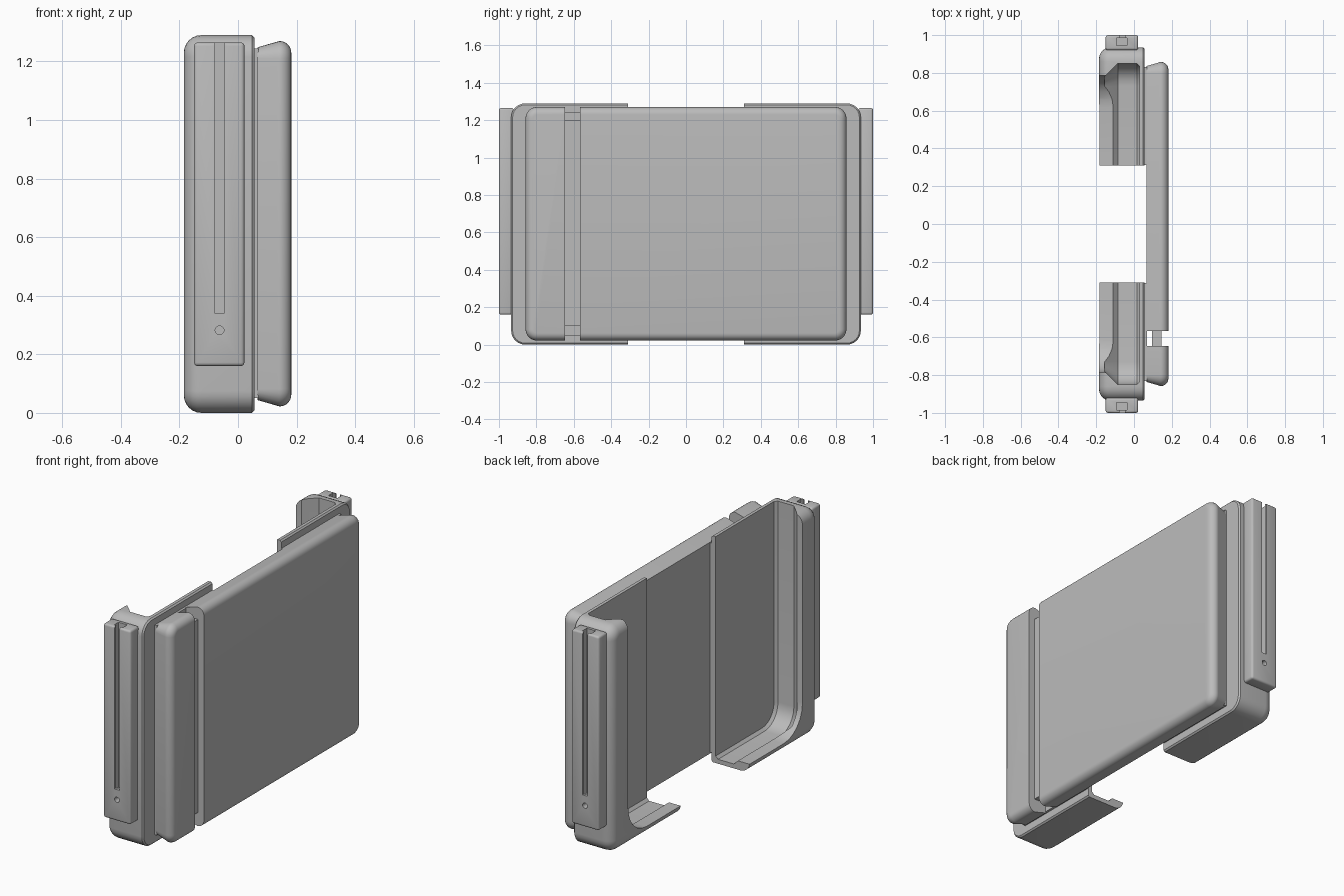
import bpy, bmesh, math

if "Cube" in bpy.data.objects:
    bpy.data.objects.remove(bpy.data.objects["Cube"])

grey = bpy.data.materials.new("plain_grey")
grey.diffuse_color = (0.5, 0.5, 0.5, 1)
grey.use_nodes = True
grey.node_tree.nodes["Principled BSDF"].inputs["Base Color"].default_value = grey.diffuse_color


def finish(name, bm):
    bmesh.ops.recalc_face_normals(bm, faces=bm.faces)
    me = bpy.data.meshes.new(name)
    bm.to_mesh(me)
    bm.free()
    ob = bpy.data.objects.new(name, me)
    bpy.context.collection.objects.link(ob)
    me.materials.append(grey)
    return ob


def ring(x, y, z0, z1, r, n=6):
    """Rounded rectangle in the yz plane, y from -y to y."""
    r = max(r, 0.002)
    pts = []
    for k, (cy, cz) in enumerate([(y - r, z1 - r), (r - y, z1 - r), (r - y, z0 + r), (y - r, z0 + r)]):
        for i in range(n + 1):
            a = math.pi / 2 * (k + i / n)
            pts.append((x, cy + r * math.cos(a), cz + r * math.sin(a)))
    return pts


def loft(name, rings):
    bm = bmesh.new()
    loops = [[bm.verts.new(p) for p in pts] for pts in rings]
    n = len(loops[0])
    for a, b in zip(loops, loops[1:]):
        for i in range(n):
            bm.faces.new((a[i], a[(i + 1) % n], b[(i + 1) % n], b[i]))
    bm.faces.new(loops[0])
    bm.faces.new(loops[-1])
    return finish(name, bm)


def box(name, x0, x1, y0, y1, z0, z1, bevel=0):
    bm = bmesh.new()
    bmesh.ops.create_cube(bm, size=1)
    for v in bm.verts:
        v.co = ((x0 + x1) / 2 + v.co.x * (x1 - x0), (y0 + y1) / 2 + v.co.y * (y1 - y0),
                (z0 + z1) / 2 + v.co.z * (z1 - z0))
    if bevel:
        bmesh.ops.bevel(bm, geom=bm.edges[:], offset=bevel, segments=3, profile=0.5, affect='EDGES')
    return finish(name, bm)


def rod(name, x, z, y0, y1, r):
    bm = bmesh.new()
    bmesh.ops.create_cone(bm, cap_ends=True, segments=20, radius1=r, radius2=r, depth=abs(y1 - y0))
    for v in bm.verts:
        v.co = (x + v.co.x, (y0 + y1) / 2 + v.co.z, z + v.co.y)
    return finish(name, bm)


def cut(ob, *cutters):
    bpy.context.view_layer.objects.active = ob
    for c in cutters:
        m = ob.modifiers.new("cut", 'BOOLEAN')
        m.operation, m.solver, m.object = 'DIFFERENCE', 'EXACT', c
        bpy.ops.object.modifier_apply(modifier=m.name)
        bpy.data.objects.remove(c)


def smooth(ob):
    bpy.ops.object.select_all(action='DESELECT')
    ob.select_set(True)
    bpy.context.view_layer.objects.active = ob
    bpy.ops.object.shade_smooth_by_angle(angle=math.radians(30))


def inset_ring(x, d, y, z0, z1, r):
    return ring(x, y - d, z0 + d, z1 - d, r - d)


for side, word in ((-1, "front"), (1, "rear")):
    # bracket: rounded outer body
    R, X0, X1 = 0.06, -0.185, 0.056
    steps = [math.pi / 2 * i / 6 for i in range(7)]
    body = [inset_ring(X0 + R * (1 - math.sin(a)), R * (1 - math.cos(a)), 0.935, 0, 1.29, 0.075)
            for a in reversed(steps)]
    body += [inset_ring(X1 - 0.008, 0, 0.935, 0, 1.29, 0.075),
             inset_ring(X1, 0.008, 0.935, 0, 1.29, 0.075)]
    bracket = loft(word + "_bracket", body)

    # pocket with an undercut lip, open at the top and toward -x
    pocket = loft("pocket", [ring(-0.155, 0.78, 0.095, 1.6, 0.05), ring(-0.085, 0.85, 0.025, 1.6, 0.12),
                             ring(0.015, 0.85, 0.025, 1.6, 0.12), ring(0.03, 0.835, 0.04, 1.6, 0.105)])
    mouth = loft("mouth", [ring(-0.3, 0.785, 0.05, 1.62, 0.17), ring(-0.06, 0.785, 0.05, 1.62, 0.17)])
    ys = sorted((0.31 * side, -2 * side))
    rest = box("rest", -1, 1, ys[0], ys[1], -1, 3)
    cut(bracket, pocket, mouth, rest)
    smooth(bracket)

    # mounting pad between bracket and slab
    ys = sorted((0.312 * side, 0.83 * side))
    box(word + "_pad", 0.05, 0.07, ys[0], ys[1], 0.05, 1.245)

    # slide rail with a T-shaped slot and a small hole
    ys = sorted((0.92 * side, 1.0 * side))
    rail = box(word + "_rail", -0.15, 0.022, ys[0], ys[1], 0.16, 1.265, 0.012)
    ys = sorted((0.95 * side, 1.1 * side))
    slot = box("slot", -0.078, -0.048, ys[0], ys[1], 0.34, 1.4)
    ys = sorted((0.945 * side, 0.985 * side))
    channel = box("channel", -0.092, -0.036, ys[0], ys[1], 0.325, 1.41)
    cut(rail, slot, channel, rod("hole", -0.063, 0.282, 0.95 * side, 1.1 * side, 0.015))
    smooth(rail)

# slab with tapered sides and a rounded outer edge
S = (0.858, 0.022, 1.27, 0.06)
profile = [(0.066, 0.022), (0.135, 0.002)]
profile += [(0.142 + 0.04 * math.sin(math.pi * i / 12), 0.04 * (1 - math.cos(math.pi * i / 12)))
            for i in range(7)]
slab = loft("slab", [inset_ring(x, d, *S) for x, d in profile])
cut(slab, box("groove", 0, 0.3, -0.647, -0.567, -0.1, 1.5))
smooth(slab)

# web joining the two slab sections inside the groove
box("slab_web", 0.095, 0.145, -0.65, -0.564, 0.1, 1.2)
